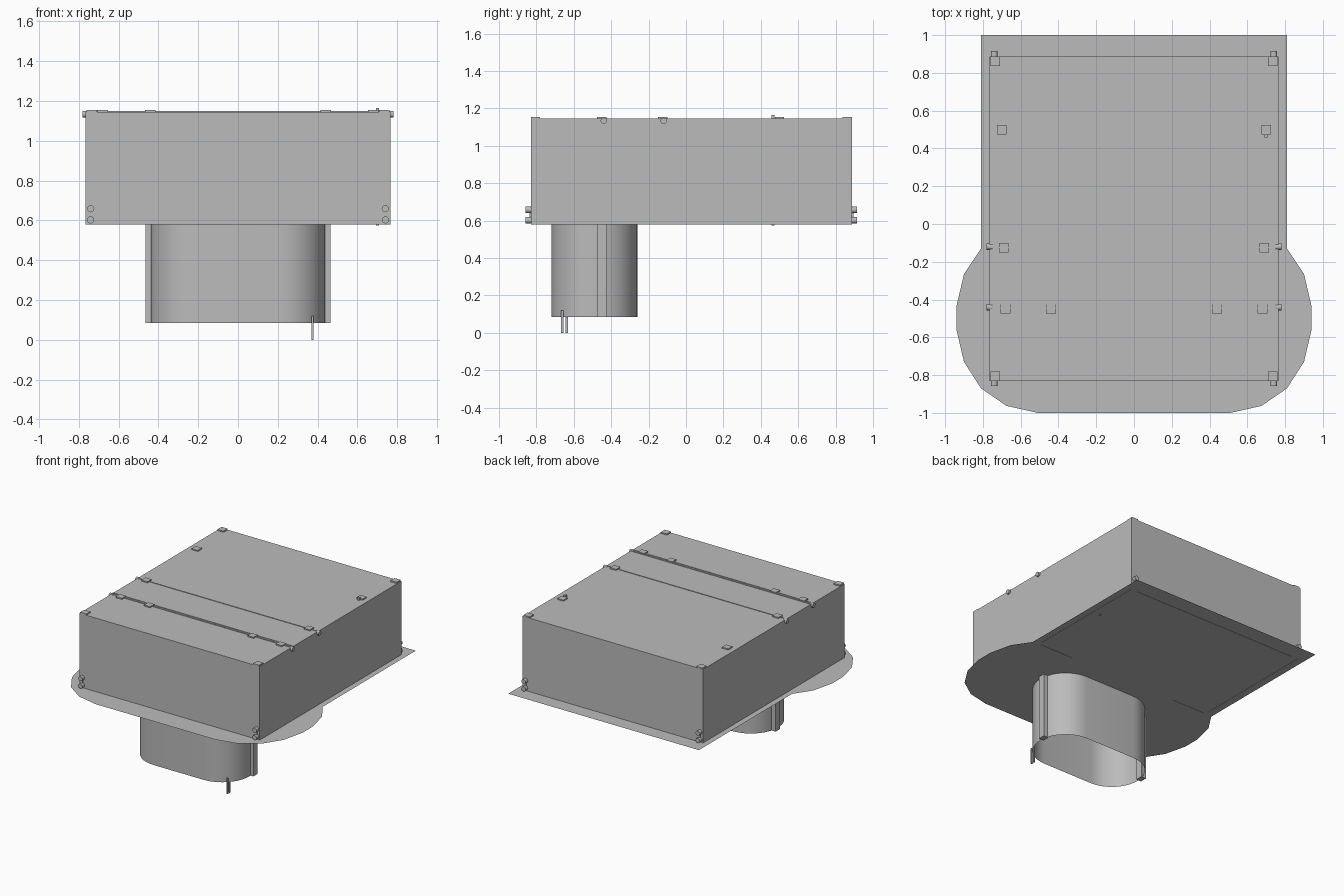
import bpy, bmesh, math

if "Cube" in bpy.data.objects:
    bpy.data.objects.remove(bpy.data.objects["Cube"])

grey = bpy.data.materials.new("plain_grey")
grey.diffuse_color = (0.5, 0.5, 0.5, 1)
grey.use_nodes = True
grey.node_tree.nodes["Principled BSDF"].inputs["Base Color"].default_value = grey.diffuse_color


def finish(name, bm, smooth=False):
    me = bpy.data.meshes.new(name)
    bm.to_mesh(me)
    bm.free()
    ob = bpy.data.objects.new(name, me)
    bpy.context.collection.objects.link(ob)
    me.materials.append(grey)
    if smooth:
        bpy.context.view_layer.objects.active = ob
        ob.select_set(True)
        bpy.ops.object.shade_smooth_by_angle(angle=math.radians(35))
        ob.select_set(False)
    return ob


def add_box(bm, x0, x1, y0, y1, z0, z1):
    v = [bm.verts.new((x, y, z)) for z in (z0, z1)
         for x, y in ((x0, y0), (x1, y0), (x1, y1), (x0, y1))]
    for f in ((3, 2, 1, 0), (4, 5, 6, 7), (0, 1, 5, 4),
              (1, 2, 6, 5), (2, 3, 7, 6), (3, 0, 4, 7)):
        bm.faces.new([v[i] for i in f])


def boxes(name, items):
    bm = bmesh.new()
    for b in items:
        add_box(bm, *b)
    return finish(name, bm)


def cylinders(name, items, axis, r, length):
    # short round barrels lying along x or y
    bm = bmesh.new()
    for c in items:
        new = bmesh.ops.create_cone(bm, cap_ends=True, segments=12, radius1=r,
                                    radius2=r, depth=length)["verts"]
        for v in new:
            x, y, z = v.co
            v.co = (z, y, -x) if axis == "x" else (x, -z, y)
            v.co.x += c[0]
            v.co.y += c[1]
            v.co.z += c[2]
    return finish(name, bm, True)


W, Y0, Y1, ZB, ZT = 0.766, -0.83, 0.888, 0.58, 1.145

# main housing, open below where the plate closes it
bm = bmesh.new()
add_box(bm, -W, W, Y0, Y1, ZB, ZT)
bm.faces.ensure_lookup_table()
bmesh.ops.delete(bm, geom=[bm.faces[0]], context="FACES_ONLY")
finish("housing", bm)

# thin base plate with a rounded front
half = [(0.81, 1), (0.81, -0.13), (0.90, -0.265), (0.94, -0.435), (0.94, -0.56),
        (0.90, -0.73), (0.81, -0.87), (0.675, -0.963), (0.51, -1)]
outline = half + [(-x, y) for x, y in reversed(half)]
bm = bmesh.new()
face = bm.faces.new([bm.verts.new((x, y, ZB)) for x, y in outline])
if face.normal.z < 0:
    face.normal_flip()
finish("base_plate", bm)

# oval duct, open at the bottom
ring, R, CX, CY, N = [], 0.23, 0.21, -0.49, 20
for side, start in ((1, -90), (-1, 90)):
    for i in range(N + 1):
        a = math.radians(start + 180 * i / N)
        ring.append((side * CX + R * math.cos(a), CY + R * math.sin(a)))
bm = bmesh.new()
lo = [bm.verts.new((x, y, 0.085)) for x, y in ring]
hi = [bm.verts.new((x, y, ZB)) for x, y in ring]
for i in range(len(ring)):
    j = (i + 1) % len(ring)
    bm.faces.new((lo[i], lo[j], hi[j], hi[i]))
finish("oval_duct", bm, True)

# upright ribs at the duct ends
boxes("duct_ribs", [(s * 0.443 - 0.021, s * 0.443 + 0.021, -0.477, -0.424, 0.085, ZB)
                    for s in (-1, 1)])

# two slim prongs hanging under the duct
boxes("prongs", [(0.368, 0.38, y - 0.006, y + 0.006, 0, 0.12) for y in (-0.662, -0.637)])

# raised pads on the lid
spots = [(0.735, -0.805), (0.735, 0.862), (0.70, 0.50), (0.69, -0.125),
         (0.68, -0.45), (0.44, -0.45)]
boxes("lid_pads", [(s * x - 0.026, s * x + 0.026, y - 0.025, y + 0.025, ZT, ZT + 0.009)
                   for x, y in spots for s in (-1, 1)])

# fine seams across the lid
boxes("lid_seams", [(-W, W, y - 0.003, y + 0.003, ZT, ZT + 0.004)
                    for y in (-0.125, -0.424, -0.445)])

# lid pin
boxes("lid_pin", [(0.692, 0.708, 0.457, 0.473, ZT, 1.165),
                  (0.692, 0.708, 0.457, 0.473, ZB - 0.006, ZB)])

# hinge barrels at the ends of the seams
cylinders("hinge_barrels", [(s * 0.765, y, 1.133) for s in (-1, 1) for y in (-0.12, -0.44)],
          "x", 0.017, 0.03)

# paired round catches at the lower corners
catches = [(s * 0.74, y, z) for s in (-1, 1) for y in (Y0 - 0.012, Y1 + 0.012)
           for z in (0.602, 0.658)]
cylinders("corner_catches", catches, "y", 0.018, 0.03)
boxes("catch_links", [(s * 0.74 - 0.006, s * 0.74 + 0.006, y - 0.007, y + 0.007, 0.60, 0.66)
                      for s in (-1, 1) for y in (Y0, Y1)])

# fine seams under the plate
under = []
for s in (-1, 1):
    under.append((s * 0.755 - 0.003, s * 0.755 + 0.003, -0.1, 0.87))
    under.append((s * 0.6 - 0.14, s * 0.6 + 0.14, -0.128, -0.122))
under.append((-0.7, 0.7, 0.868, 0.874))
boxes("plate_seams", [u + (ZB - 0.002, ZB) for u in under])
